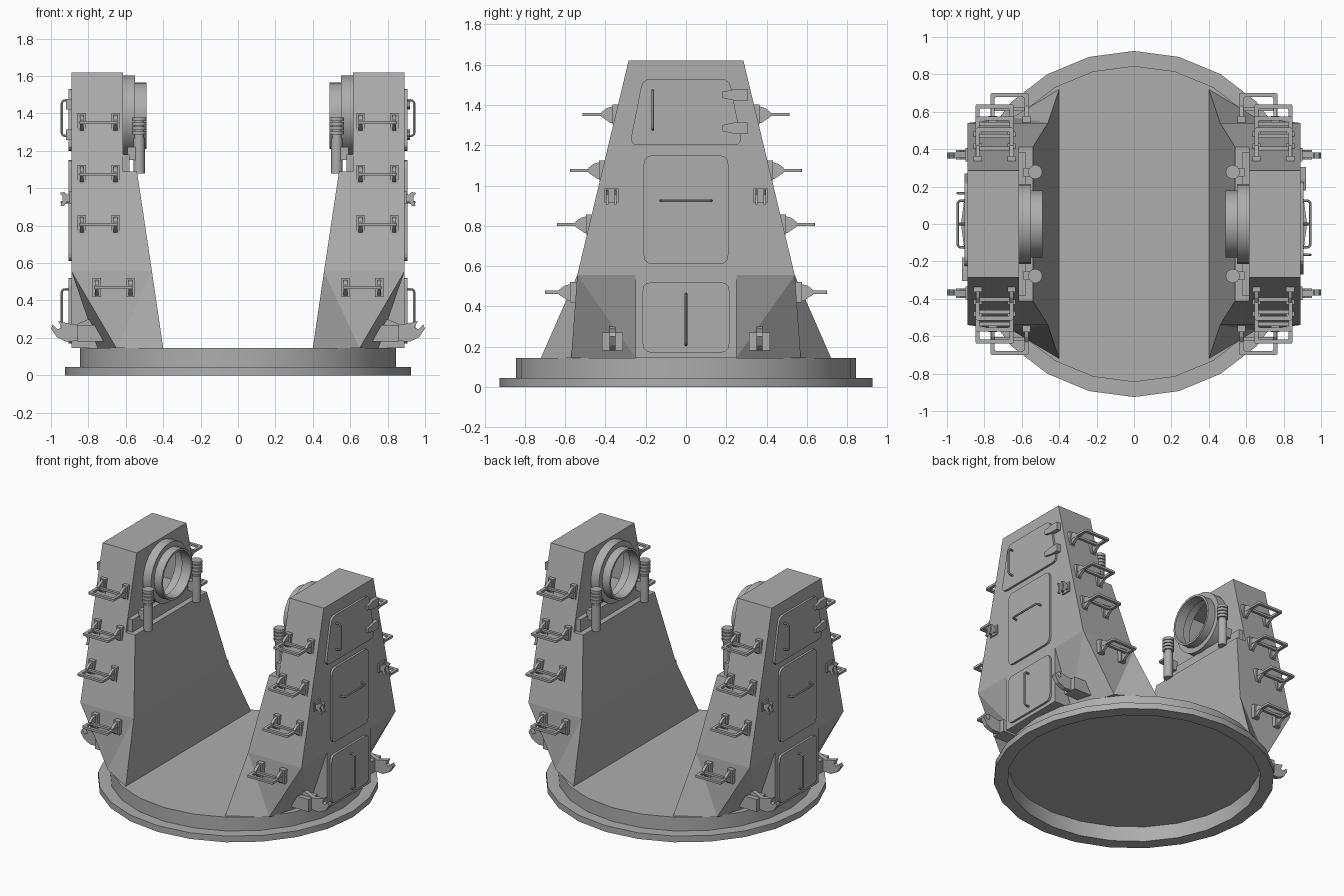
import bpy, bmesh, math
from mathutils import Matrix, Vector

if "Cube" in bpy.data.objects:
    bpy.data.objects.remove(bpy.data.objects["Cube"], do_unlink=True)

GREY = (0.42, 0.42, 0.42, 1)
grey = bpy.data.materials.new("plain_grey")
grey.use_nodes = True
grey.diffuse_color = GREY
grey.node_tree.nodes["Principled BSDF"].inputs["Base Color"].default_value = GREY
TURN = Matrix.Rotation(math.pi, 4, 'Z')


def add_object(name, mesh, smooth=False):
    ob = bpy.data.objects.new(name, mesh)
    bpy.context.collection.objects.link(ob)
    if smooth:
        bpy.ops.object.select_all(action='DESELECT')
        bpy.context.view_layer.objects.active = ob
        ob.select_set(True)
        bpy.ops.object.shade_smooth_by_angle(angle=math.radians(32))
    return ob


def to_mesh(name, bm):
    bmesh.ops.remove_doubles(bm, verts=bm.verts, dist=1e-5)
    bmesh.ops.recalc_face_normals(bm, faces=bm.faces)
    mesh = bpy.data.meshes.new(name)
    bm.to_mesh(mesh)
    bm.free()
    mesh.materials.append(grey)
    return mesh


def pair(name, bm, smooth=False):
    """One part on the left tower and its half-turn twin on the right."""
    mesh = bm if isinstance(bm, bpy.types.Mesh) else to_mesh(name, bm)
    left = add_object("left_" + name, mesh, smooth)
    right = add_object("right_" + name, mesh.copy())
    right.matrix_world = TURN
    return left, right


def box(bm, x, y, z):
    c = [sum(r) / 2 for r in (x, y, z)]
    s = [abs(r[1] - r[0]) for r in (x, y, z)]
    bmesh.ops.create_cube(bm, size=1, matrix=Matrix.Translation(c) @ Matrix.Diagonal((*s, 1)))
    return bm


def hull(points):
    bm = bmesh.new()
    for p in points:
        bm.verts.new(p)
    bmesh.ops.convex_hull(bm, input=bm.verts)
    bmesh.ops.dissolve_limit(bm, angle_limit=0.01, verts=bm.verts, edges=bm.edges)
    return bm


def level(z, y, *xs):
    """Points at one height, mirrored front to back."""
    return [(x, s * y, z) for x in xs for s in (-1, 1)]


def lathe(bm, profile, segs, matrix=Matrix(), closed=False):
    rows = []
    for i in range(segs):
        a = math.tau * i / segs
        rows.append([bm.verts.new(matrix @ Vector((r * math.cos(a), r * math.sin(a), h)))
                     for r, h in profile])
    n = len(profile)
    for i in range(segs):
        a, b = rows[i], rows[(i + 1) % segs]
        for j in range(n if closed else n - 1):
            k = (j + 1) % n
            bm.faces.new((a[j], b[j], b[k], a[k]))
    return bm


def prism(bm, outline, direction):
    """Extrude a planar outline of 3D points."""
    f = bm.faces.new([bm.verts.new(p) for p in outline])
    out = bmesh.ops.extrude_face_region(bm, geom=[f], use_keep_orig=True)
    moved = [v for v in out["geom"] if isinstance(v, bmesh.types.BMVert)]
    bmesh.ops.translate(bm, verts=moved, vec=direction)
    return bm


def rounded(points, r, closed=True, steps=3):
    pts = [Vector(p) for p in points]
    out = []
    for i, p in enumerate(pts):
        if not closed and i in (0, len(pts) - 1):
            out.append(p)
            continue
        a = p + (pts[i - 1] - p).normalized() * r
        b = p + (pts[(i + 1) % len(pts)] - p).normalized() * r
        for s in range(steps + 1):
            t = s / steps
            out.append(a * (1 - t) ** 2 + p * 2 * t * (1 - t) + b * t * t)
    return out


def tube(name, points, radius, bend):
    path = rounded(points, bend, closed=False)
    cu = bpy.data.curves.new(name, 'CURVE')
    cu.dimensions = '3D'
    cu.bevel_depth, cu.bevel_resolution, cu.use_fill_caps = radius, 1, True
    sp = cu.splines.new('POLY')
    sp.points.add(len(path) - 1)
    for q, p in zip(sp.points, path):
        q.co = (*p, 1)
    tmp = bpy.data.objects.new("tmp", cu)
    bpy.context.collection.objects.link(tmp)
    dg = bpy.context.evaluated_depsgraph_get()
    mesh = bpy.data.meshes.new_from_object(tmp.evaluated_get(dg))
    bpy.data.objects.remove(tmp, do_unlink=True)
    mesh.materials.clear()
    mesh.materials.append(grey)
    pair(name, mesh, True)


# Round hollow base
base = lathe(bmesh.new(), [(0, .145), (.845, .145), (.845, .045), (.925, .045),
                           (.925, 0), (.835, 0), (.835, .11), (0, .11)], 24)
add_object("base_ring", to_mesh("base_ring", base), True)

# Tower bodies: upright head, sloped middle with a shelf, cut-away foot
GROUND, KNEE, SHELF, TOP = .145, .555, 1.09, 1.62
both = (-1, 1)
heads = pair("tower_head", hull(level(TOP, .285, .615, .89) + level(SHELF, .412, .615, .89)))
pair("tower_middle", hull(level(SHELF, .412, .54, .89) + level(KNEE, .54, .46, .89)))
pair("tower_foot", hull(level(KNEE, .54, .46, .89) + level(GROUND, .57, .42, .65)
                        + level(GROUND, .25, .75)))
pair("tower_foot_gusset", hull(level(KNEE, .54, .46) + level(GROUND, .72, .40)
                               + level(GROUND, .57, .65)))
pair("tower_foot_core", box(bmesh.new(), (.6, .89), (-.25, .25), (GROUND, KNEE)))
pair("shelf_riser", box(bmesh.new(), (.58, .63), (-.385, .385), (SHELF - .01, 1.18)))

# Hollow chamber behind the round bearing opening
AXIS = Matrix.Translation((0, 0, 1.388)) @ Matrix.Rotation(math.pi / 2, 4, 'Y')
bore = lathe(bmesh.new(), [(0, .4), (.19, .4), (.19, .75), (0, .75)], 24, AXIS)
room = box(bmesh.new(), (.635, .875), (-.265, .265), (1.19, 1.6))
for name, cutter in (("bore_cutter", bore), ("chamber_cutter", room)):
    for tower, cut in zip(heads, pair(name, cutter)):
        cut.hide_render = True
        cut.hide_set(True)
        mod = tower.modifiers.new(name, 'BOOLEAN')
        mod.operation, mod.solver, mod.object = 'DIFFERENCE', 'EXACT', cut

# Bearing rings
for name, r, inner, x0, x1 in (("bearing_flange", .215, .19, .55, .63),
                               ("bearing_collar", .178, .163, .49, .565),
                               ("bearing_web", .2, .163, .55, .565)):
    pair(name, lathe(bmesh.new(), [(r, x0), (r, x1), (inner, x1), (inner, x0)], 24, AXIS, True), True)

# Lamp posts with slatted heads
lamps = bmesh.new()
for s in both:
    at = Matrix.Translation((.528, s * .278, 0))
    lathe(lamps, [(0, 1.08), (.031, 1.08), (.031, 1.27), (.026, 1.27), (.026, 1.37), (0, 1.37)], 14, at)
    for i in range(4):
        z = 1.287 + i * .024
        lathe(lamps, [(0, z), (.038, z), (.038, z + .019), (0, z + .019)], 14, at)
    box(lamps, (.53, .59), (s * .255, s * .30), (1.15, 1.22))
pair("lamp_posts", lamps, True)

# Doors on the outer faces
def door(name, y_low, y_high, z0, z1):
    pts = [(.885, -y_low, z0), (.885, y_low, z0), (.885, y_high, z1), (.885, -y_high, z1)]
    pair(name, prism(bmesh.new(), rounded(pts, .045), (.02, 0, 0)))

door("top_hatch", .28, .215, 1.2, 1.53)
door("middle_door", .21, .21, .61, 1.15)
door("lower_door", .215, .215, .17, .52)

hinges = bmesh.new()
for z in (1.285, 1.45):
    prism(hinges, [(.89, .18, z - .015), (.89, .24, z - .028), (.89, .305, z - .028),
                   (.89, .305, z + .028), (.89, .24, z + .028), (.89, .18, z + .015)], (.03, 0, 0))
pair("hatch_hinges", hinges)

# Door handles
def handle(name, a, b):
    tube(name, [(.89, *a), (.943, *a), (.943, *b), (.89, *b)], .007, .02)

handle("hatch_handle", (-.165, 1.28), (-.165, 1.47))
handle("middle_door_handle", (-.125, .925), (.125, .925))
handle("lower_door_handle", (0, .21), (0, .46))

# Climbing steps: a flat looped rung held by two brackets
for i, (z, x, y_out) in enumerate(((1.352, .745, .515), (1.075, .745, .575),
                                   (.807, .745, .64), (.47, .665, .7))):
    wall = .54 - (z - KNEE) * .24
    rungs, brackets = bmesh.new(), bmesh.new()
    for s in both:
        loop = [(-.102, wall), (-.102, y_out), (.102, y_out), (.102, wall),
                (.08, wall), (.08, y_out - .022), (-.08, y_out - .022), (-.08, wall)]
        prism(rungs, rounded([(x + dx, s * y, z - .008) for dx, y in loop], .01), (0, 0, .016))
        box(rungs, (x - .085, x + .085), (s * (wall + .045), s * (wall + .065)), (z - .008, z + .008))
        for e in both:
            cx = x + e * .09
            prism(brackets, [(cx - .01, s * (wall + dy), z + dz) for dy, dz in
                             ((-.04, .045), (.01, .042), (.045, .032), (.07, .012), (.07, -.012),
                              (.045, -.028), (.025, -.042), (-.01, -.045))], (.02, 0, 0))
            box(brackets, (cx - .022, cx + .022), (s * (wall - .03), s * (wall + .016)), (z - .05, z + .05))
    pair(f"step_rungs_{i + 1}", rungs)
    pair(f"step_brackets_{i + 1}", brackets)

# Small side clasps and the large tie-down hooks at the foot
clasps, hooks = bmesh.new(), bmesh.new()
clasp = ((.885, .92), (.915, .93), (.93, .905), (.95, .905), (.938, .935),
         (.938, .955), (.953, .975), (.93, .98), (.91, .965), (.885, .97))
hook = ((.70, .23), (.74, .19), (.92, .18), (.97, .205), (1.0, .25), (.99, .272),
        (.965, .245), (.945, .255), (.96, .29), (.92, .28), (.87, .27), (.80, .30), (.76, .29))
for s in both:
    for side in both:
        y = s * .37 + side * .02
        prism(clasps, [(px, y - .006, pz) for px, pz in clasp], (0, .012, 0))
    box(clasps, (.885, .9), (s * .37 - .035, s * .37 + .035), (.915, .985))
    prism(hooks, [(px, s * .365 - .016, pz) for px, pz in hook], (0, .032, 0))
    box(hooks, (.72, .86), (s * .365 - .052, s * .365 + .052), (.18, .27))
pair("side_clasps", clasps)
pair("tie_down_hooks", hooks)
